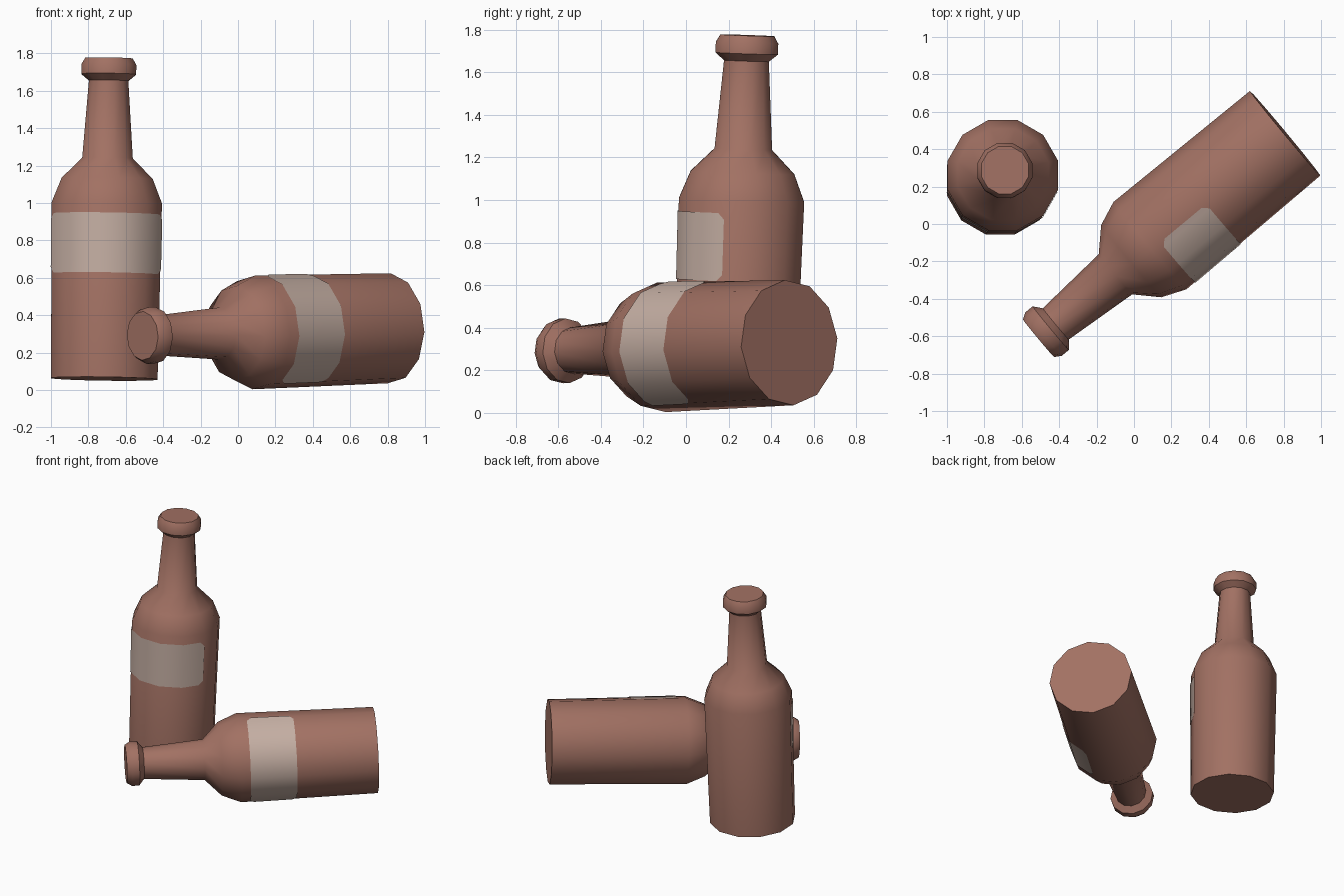
import bpy, bmesh, math
from mathutils import Vector, Matrix

if "Cube" in bpy.data.objects:
    bpy.data.objects.remove(bpy.data.objects["Cube"])

SIDES = 12


def material(name, rgb):
    m = bpy.data.materials.new(name)
    m.diffuse_color = (*rgb, 1)
    m.use_nodes = True
    m.node_tree.nodes["Principled BSDF"].inputs["Base Color"].default_value = m.diffuse_color
    return m


BROWN = material("brown glass", (0.36, 0.165, 0.125))
PAPER = material("pale label", (0.56, 0.43, 0.37))

# (radius, height) from base to mouth
PROFILE = [(0.295, 0), (0.305, 0.94), (0.252, 1.07), (0.14, 1.18),
           (0.109, 1.595), (0.152, 1.63), (0.152, 1.68), (0.131, 1.715)]


def finish(bm, name, mat, frame):
    bmesh.ops.recalc_face_normals(bm, faces=bm.faces)
    me = bpy.data.meshes.new(name)
    bm.to_mesh(me)
    bm.free()
    me.materials.append(mat)
    ob = bpy.data.objects.new(name, me)
    bpy.context.collection.objects.link(ob)
    ob.matrix_world = frame
    bpy.ops.object.select_all(action='DESELECT')
    bpy.context.view_layer.objects.active = ob
    ob.select_set(True)
    bpy.ops.object.shade_smooth_by_angle(angle=math.radians(48))
    return ob


def corner(i, r, z):
    # polygon corner; side centred on local -Y lies between i = -0.5 and 0.5
    a = i * 2 * math.pi / SIDES
    return Vector((r * math.sin(a), -r * math.cos(a), z))


def bottle(name, frame):
    # turned body, neck and lip
    bm = bmesh.new()
    rings = [[bm.verts.new(corner(i + 0.5, r, z)) for i in range(SIDES)]
             for r, z in PROFILE]
    for a, b in zip(rings, rings[1:]):
        for i in range(SIDES):
            j = (i + 1) % SIDES
            bm.faces.new((a[i], a[j], b[j], b[i]))
    bm.faces.new(rings[0][::-1])
    bm.faces.new(rings[-1])
    finish(bm, name, BROWN, frame)


def label(name, frame):
    # thin paper wrapped over five sides, with clipped corners
    bm = bmesh.new()
    lo, hi, clip = 0.56, 0.88, 0.03
    cols = []
    for t in (-2.5, -2.3, -1.5, -0.5, 0.5, 1.5, 2.3, 2.5):
        c = clip if abs(t) == 2.5 else 0
        pair = []
        for z in (lo + c, hi - c):
            r = 0.295 + 0.01 * z / 0.94 + 0.004
            k = math.floor(t - 0.5) + 0.5
            p = corner(k, r, z).lerp(corner(k + 1, r, z), t - k)
            pair.append(bm.verts.new(p))
        cols.append(pair)
    for a, b in zip(cols, cols[1:]):
        bm.faces.new((a[0], b[0], b[1], a[1]))
    finish(bm, name, PAPER, frame)


def frame(base, mouth, front):
    # local Z runs base to mouth, local -Y points to the label side
    base, z = Vector(base), (Vector(mouth) - Vector(base)).normalized()
    y = -Vector(front)
    y = (y - z * y.dot(z)).normalized()
    x = y.cross(z)
    m = Matrix((x, y, z)).transposed().to_4x4()
    m.translation = base
    return m


roll = math.radians(11)
poses = {
    "standing": frame((-0.715, 0.228, 0.06), (-0.69, 0.288, 1.77), (0, -1, 0)),
    "lying": frame((0.808, 0.485, 0.33), (-0.507, -0.608, 0.29),
                   (0.64 * math.cos(roll), -0.768 * math.cos(roll), math.sin(roll))),
}
for pose, f in poses.items():
    bottle(pose + "_bottle", f)
    label(pose + "_label", f)
